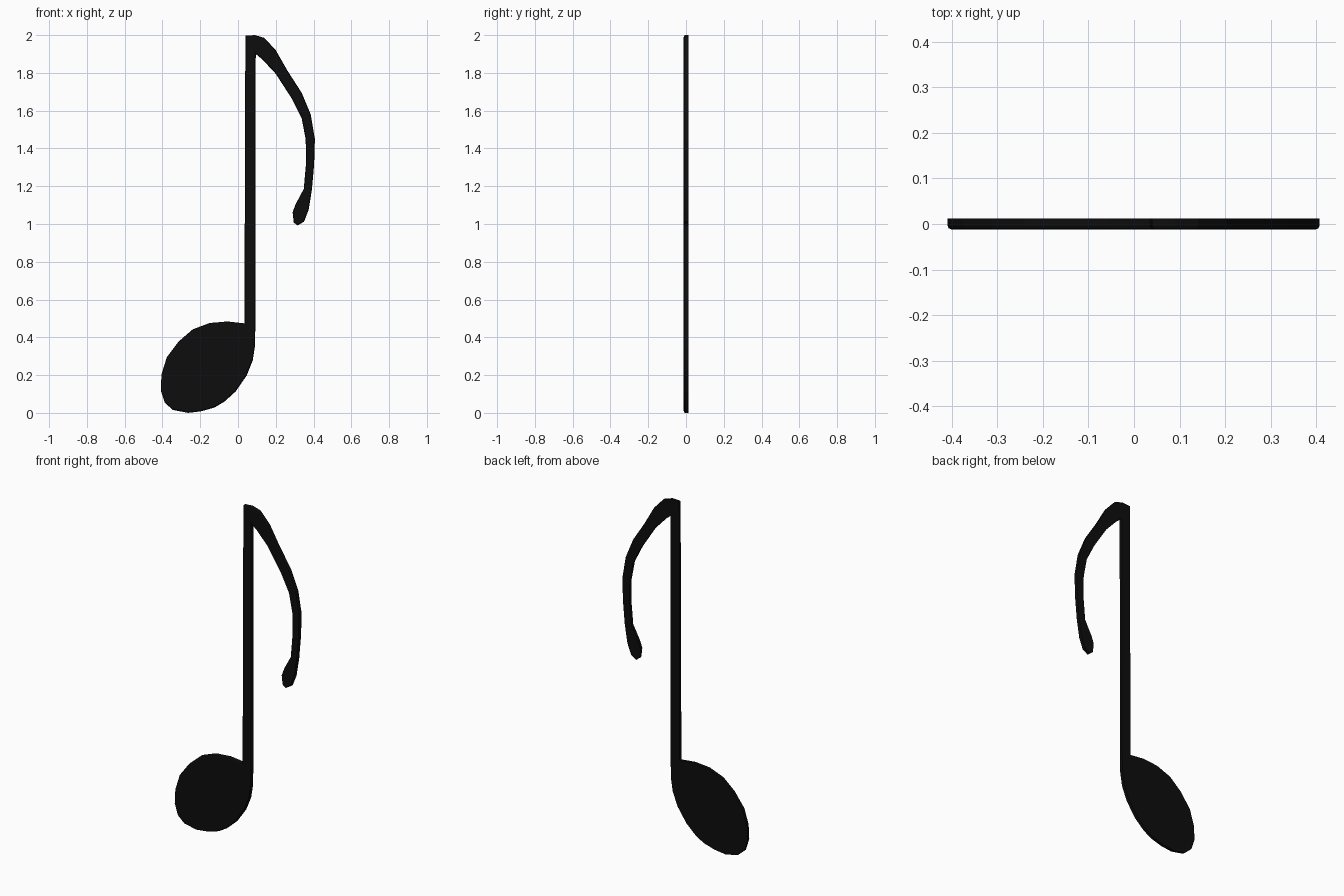
import bpy
import bmesh

if "Cube" in bpy.data.objects:
    bpy.data.objects.remove(bpy.data.objects["Cube"])

HALF = 0.012  # half thickness

# flag: outer edge from the stem top down to the tip, then the inner edge back up
flag = [(0.09, 2.0), (0.14, 1.985), (0.2, 1.92), (0.263, 1.81), (0.337, 1.695),
        (0.385, 1.58), (0.407, 1.45), (0.403, 1.315), (0.391, 1.18),
        (0.374, 1.075), (0.35, 1.013), (0.316, 0.992), (0.295, 1.008),
        (0.289, 1.062), (0.305, 1.105), (0.348, 1.185), (0.361, 1.33),
        (0.358, 1.45), (0.337, 1.56), (0.284, 1.665), (0.2, 1.795), (0.13, 1.87)]

# stem: right side going down, left side going up
stem_right = [(0.094, 1.9), (0.092, 0.47)]
stem_left = [(0.034, 0.474), (0.039, 1.997)]

# head: from the stem's right side clockwise round to its left side
head = [(0.09, 0.355), (0.078, 0.278), (0.046, 0.198), (-0.012, 0.114),
        (-0.07, 0.061), (-0.123, 0.029), (-0.197, 0.008), (-0.265, 0.0),
        (-0.345, 0.016), (-0.388, 0.054), (-0.409, 0.12), (-0.405, 0.204),
        (-0.377, 0.294), (-0.314, 0.378), (-0.24, 0.442), (-0.15, 0.476),
        (-0.055, 0.484)]

outline = flag + stem_right + head + stem_left

# one continuous plate, extruded front to back
bm = bmesh.new()
back = bm.faces.new([bm.verts.new((x, HALF, z)) for x, z in outline])
ext = bmesh.ops.extrude_face_region(bm, geom=[back], use_keep_orig=True)
front_verts = [g for g in ext["geom"] if isinstance(g, bmesh.types.BMVert)]
bmesh.ops.translate(bm, vec=(0, -2 * HALF, 0), verts=front_verts)
bmesh.ops.recalc_face_normals(bm, faces=bm.faces)

# rounded front rim, flat back
rim = [e for e in bm.edges if all(v.co.y < 0 for v in e.verts)]
bmesh.ops.bevel(bm, geom=rim, offset=0.009, offset_type='OFFSET', segments=2,
                profile=0.5, affect='EDGES', clamp_overlap=True)
bmesh.ops.triangulate(bm, faces=[f for f in bm.faces if len(f.verts) > 4])

mesh = bpy.data.meshes.new("music_note")
bm.to_mesh(mesh)
bm.free()
note = bpy.data.objects.new("music_note", mesh)
bpy.context.collection.objects.link(note)

# black finish
black = bpy.data.materials.new("black")
black.diffuse_color = (0.004, 0.004, 0.004, 1)
black.use_nodes = True
black.node_tree.nodes["Principled BSDF"].inputs["Base Color"].default_value = black.diffuse_color
mesh.materials.append(black)
